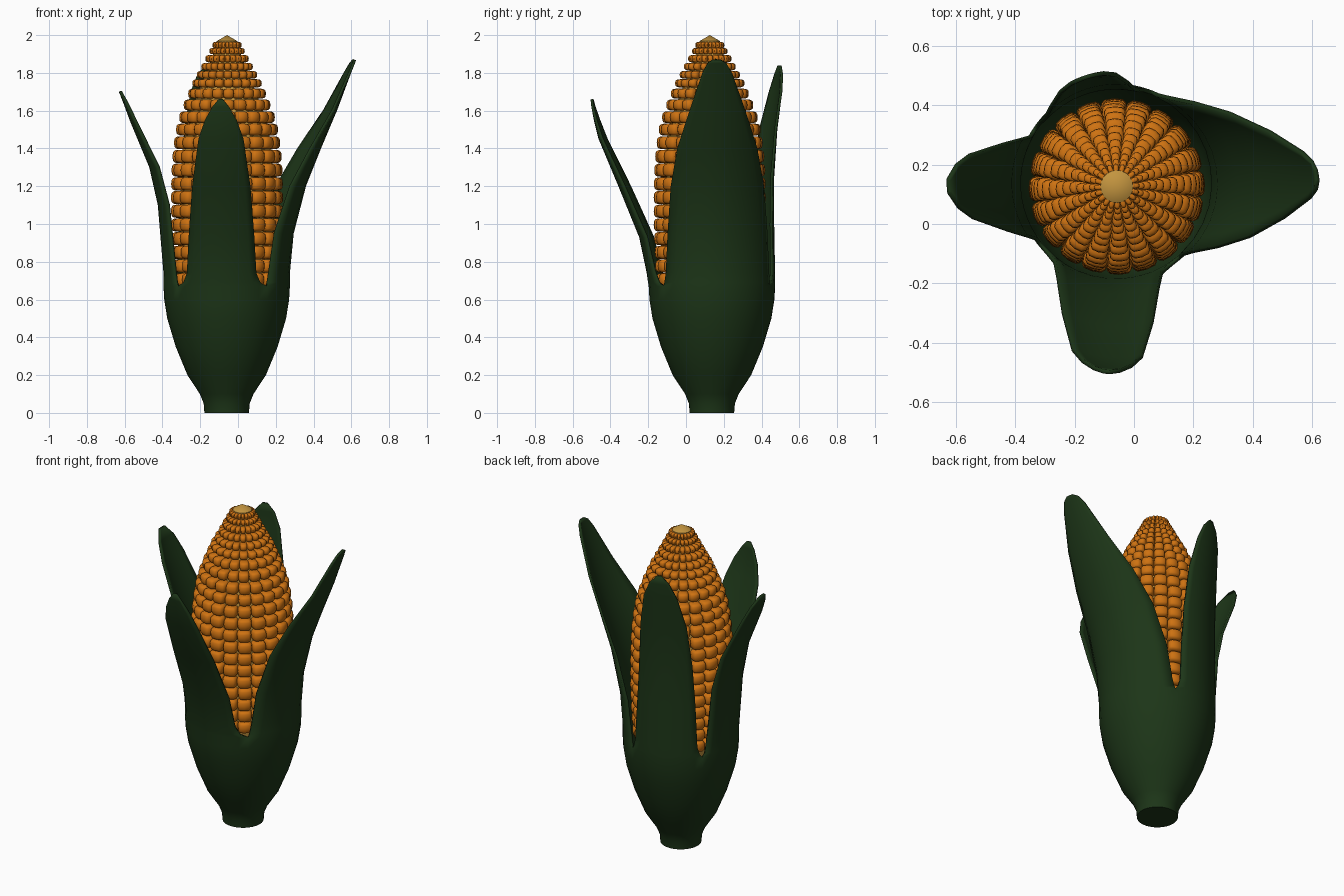
import bpy, bmesh, math, random
from math import sin, cos, radians, pi

if "Cube" in bpy.data.objects:
    bpy.data.objects.remove(bpy.data.objects["Cube"])

random.seed(4)


def material(name, rgb):
    m = bpy.data.materials.new(name)
    m.diffuse_color = (*rgb, 1)
    m.use_nodes = True
    m.node_tree.nodes["Principled BSDF"].inputs["Base Color"].default_value = m.diffuse_color
    return m


def finish(name, bm, mat, angle):
    me = bpy.data.meshes.new(name)
    bm.to_mesh(me)
    bm.free()
    ob = bpy.data.objects.new(name, me)
    bpy.context.collection.objects.link(ob)
    me.materials.append(mat)
    bpy.ops.object.select_all(action='DESELECT')
    ob.select_set(True)
    bpy.context.view_layer.objects.active = ob
    bpy.ops.object.shade_smooth_by_angle(angle=radians(angle))
    return ob


def grid_faces(bm, rows):
    for a, b in zip(rows, rows[1:]):
        for j in range(len(a) - 1):
            bm.faces.new((a[j], a[j + 1], b[j + 1], b[j]))


GREEN = material("husk_green", (0.012, 0.036, 0.009))
ORANGE = material("kernel_orange", (0.62, 0.17, 0.006))
TAN = material("core_tan", (0.55, 0.30, 0.05))

# Husk: a cup split into four sectors, each growing into a leaf
HX, HY, R = -0.06, 0.137, 0.335
CUP = [(0, 0), (0, .118), (.05, .122), (.1, .142), (.2, .208), (.35, .27),
       (.5, .315), (.6, .331), (.67, R)]
# sector start, sector end, lean direction, [(height, outward lean, half width)]
LEAVES = [
    (219, 310, 270, [(.69, .003, .205), (.74, .01, .185), (.93, .05, .175), (1.2, .16, .155),
                     (1.45, .265, .12), (1.55, .29, .085), (1.62, .303, .045), (1.66, .308, .012)]),
    (-50, 68, -4, [(.69, 0, .283), (.74, 0, .277), (.95, .02, .268), (1.2, .085, .25),
                   (1.4, .165, .215), (1.6, .25, .15), (1.8, .325, .08), (1.85, .345, .05), (1.867, .352, .02)]),
    (68, 147, 90, [(.69, 0, .2), (.74, 0, .187), (1.0, -.005, .175), (1.25, -.005, .16),
                   (1.5, .012, .14), (1.7, .038, .1), (1.79, .045, .06), (1.84, .045, .015)]),
    (147, 219, 178, [(.69, 0, .185), (.74, 0, .176), (1.1, .03, .165), (1.3, .075, .15),
                     (1.54, .175, .11), (1.64, .212, .075), (1.7, .236, .025)]),
]
bm = bmesh.new()
N = 10
for a0, a1, lean, pts in LEAVES:
    c, half, d = radians((a0 + a1) / 2), radians((a1 - a0) / 2), radians(lean)
    sections = [(z, r, half, 0) for z, r in CUP]
    sections += [(z, R, math.asin(w / R), o) for z, o, w in pts]
    rows = []
    for z, r, phi, o in sections:
        angles = [c + phi * (2 * j / N - 1) for j in range(N + 1)]
        rows.append([bm.verts.new((HX + r * cos(a) + o * cos(d), HY + r * sin(a) + o * sin(d), z))
                     for a in angles])
    grid_faces(bm, rows)
bmesh.ops.remove_doubles(bm, verts=bm.verts, dist=1e-4)
husk = finish("husk", bm, GREEN, 40)
sol = husk.modifiers.new("thickness", 'SOLIDIFY')
sol.thickness, sol.offset = 0.014, -1

# Cob rows: (height, outer radius)
CX, CY = -0.058, 0.126
ROWS = [(.705 + .0725 * i, r) for i, r in enumerate(
    [.283, .288, .292, .295, .297, .297, .297, .296, .294, .289, .281])]
ROWS += [(1.5, .27), (1.565, .253), (1.63, .23), (1.69, .206), (1.745, .184), (1.79, .16),
         (1.833, .137), (1.875, .115), (1.915, .094), (1.947, .077)]

# Core: lathed body with a pointed tip
bm = bmesh.new()
core = [(.45, 0), (.45, .2), (.66, .225)] + [(z, max(r - .05, r * .72)) for z, r in ROWS]
core += [(1.968, .055), (2.0, 0)]
grid_faces(bm, [[bm.verts.new((CX + r * cos(2 * pi * j / 20), CY + r * sin(2 * pi * j / 20), z))
                 for j in range(21)] for z, r in core])
bmesh.ops.remove_doubles(bm, verts=bm.verts, dist=1e-4)
finish("cob_core", bm, TAN, 40)


# Kernels: rounded boxes in vertical columns
def soft(v):
    return math.copysign(abs(v) ** 0.6, v)


COLS, SEG, RING = 20, 12, 8
bm = bmesh.new()
for i, (z, r) in enumerate(ROWS):
    up = ROWS[min(i + 1, len(ROWS) - 1)][0]
    h = max(up - z, .034) * .49
    w = 2 * pi * (r - .015) / COLS * .48
    dep = min(.042, r * .3)
    for k in range(COLS):
        a = radians(2) + 2 * pi * k / COLS + random.uniform(-.012, .012)
        ca, sa = cos(a), sin(a)
        rows = []
        for p in range(RING + 1):
            t = pi * p / RING - pi / 2
            row = []
            for q in range(SEG + 1):
                f = 2 * pi * q / SEG
                x = r - dep + dep * soft(cos(t)) * soft(cos(f))
                y = w * soft(cos(t)) * soft(sin(f))
                row.append(bm.verts.new((CX + x * ca - y * sa, CY + x * sa + y * ca,
                                         z + h * soft(sin(t)))))
            rows.append(row)
        grid_faces(bm, rows)
        ends = [v for row in rows for v in row]
        bmesh.ops.remove_doubles(bm, verts=ends, dist=1e-4)
finish("kernels", bm, ORANGE, 50)
